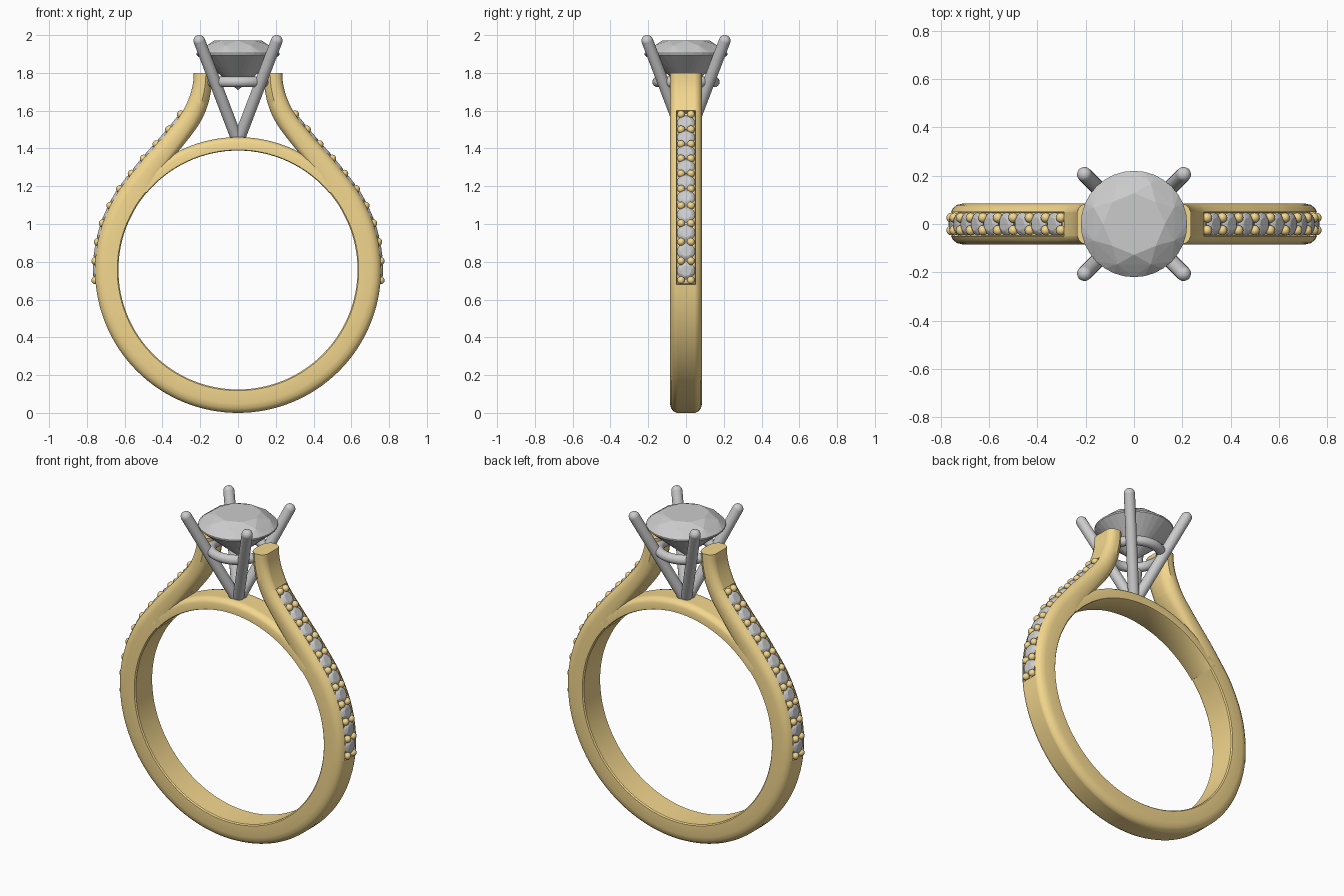
import bpy, bmesh, math
from mathutils import Vector, Matrix

if "Cube" in bpy.data.objects:
    bpy.data.objects.remove(bpy.data.objects["Cube"])

CZ, R_IN, R_OUT = 0.757, 0.633, 0.757

gold = bpy.data.materials.new("gold")
gold.diffuse_color = (0.9, 0.68, 0.27, 1)
gold.use_nodes = True
gold.node_tree.nodes["Principled BSDF"].inputs["Base Color"].default_value = gold.diffuse_color


def finish(name, bm, mat=None, mirror=False, smooth=True):
    bmesh.ops.recalc_face_normals(bm, faces=bm.faces)
    me = bpy.data.meshes.new(name)
    bm.to_mesh(me)
    bm.free()
    ob = bpy.data.objects.new(name, me)
    bpy.context.collection.objects.link(ob)
    if mat:
        me.materials.append(mat)
    if smooth:
        bpy.ops.object.select_all(action='DESELECT')
        ob.select_set(True)
        bpy.context.view_layer.objects.active = ob
        bpy.ops.object.shade_smooth_by_angle(angle=math.radians(35))
    if mirror:
        ob.modifiers.new("mirror", 'MIRROR').use_axis[0] = True
    return ob


def polar(deg, r):
    a = math.radians(deg)
    return r * math.cos(a), CZ + r * math.sin(a)


def section(st, depth=0.0, k=0.0):
    """Ring of points: flat inside, rounded outside, optional stone channel."""
    half = [(0, .078 - .04 * k), (.05 + .06 * k, .085 - .018 * k), (.1 + .25 * k, .085),
            (.6, .085), (.8, .079), (.93, .067), (1, .05), (1 - depth, .048)]
    loop = half + [(u, -v) for u, v in reversed(half)]
    xi, zi, xo, zo = st
    return [Vector((xi + (xo - xi) * u, v, zi + (zo - zi) * u)) for u, v in loop]


def sweep(bm, rings, cap_start=False, cap_end=False):
    vs = [[bm.verts.new(p) for p in r] for r in rings]
    n = len(vs[0])
    for a, b in zip(vs, vs[1:]):
        for i in range(n):
            j = (i + 1) % n
            bm.faces.new((a[i], a[j], b[j], b[i]))
    if cap_start:
        bm.faces.new(vs[0])
    if cap_end:
        bm.faces.new(vs[-1])


# Half-shank path: paired inner and outer points (xi, zi, xo, zo)
ctrl = [polar(d, R_IN) + polar(d, R_OUT) for d in [*range(-100, 31, 10), 36]]
ctrl += [(.47, 1.185, .56, 1.27), (.415, 1.262, .5, 1.345), (.345, 1.35, .432, 1.422),
         (.275, 1.435, .365, 1.5), (.205, 1.53, .302, 1.58), (.163, 1.62, .262, 1.66),
         (.142, 1.71, .24, 1.735), (.135, 1.8, .235, 1.8), (.135, 1.89, .235, 1.87)]
dense = []
for p0, p1, p2, p3 in zip(ctrl, ctrl[1:], ctrl[2:], ctrl[3:]):
    for q in range(12):
        t = q / 12
        dense.append(tuple(.5 * (2 * b + (c - a) * t + (2 * a - 5 * b + 4 * c - d) * t * t
                                 + (3 * b - a - 3 * c + d) * t ** 3)
                           for a, b, c, d in zip(p0, p1, p2, p3)))
dense.append(ctrl[-2])
arc = [0.0]
for a, b in zip(dense, dense[1:]):
    arc.append(arc[-1] + math.hypot(b[2] - a[2], b[3] - a[3]))


def at(s):
    i = next((i for i in range(1, len(arc)) if arc[i] >= s), len(arc) - 1)
    t = (s - arc[i - 1]) / (arc[i] - arc[i - 1])
    return tuple(x + (y - x) * t for x, y in zip(dense[i - 1], dense[i]))


def arc_at_z(z):
    return next(s for s, d in zip(arc, dense) if d[3] >= z)


# Shank with shoulders and recessed channel
s0, s1, end = arc_at_z(.68), arc_at_z(1.595), arc[-1]
stations = [(s0 * i / 30, 0) for i in range(31)]
stations += [(s0 + (s1 - s0) * i / 32, .3) for i in range(33)]
stations += [(s1 + (end - s1) * i / 10, 0) for i in range(11)]
rings = []
for s, depth in stations:
    k = min(1, max(0, (s - end * .72) / (end * .2)))
    rings.append(section(at(min(s, end)), depth, k))
bm = bmesh.new()
sweep(bm, rings, cap_end=True)
finish("shank", bm, gold, mirror=True)

# Thin arch closing the finger hole
bm = bmesh.new()
sweep(bm, [section(polar(d, .632) + polar(d, .703)) for d in range(40, 141, 4)], True, True)
finish("bridge_arch", bm, gold)


def add_gem(bm, mat, girdle=32):
    """Round brilliant with unit girdle radius, girdle at z = 0."""
    g = bmesh.new()
    for n, r, z, off in ((8, .58, .32, 0), (8, .82, .2, .5), (girdle, 1, .02, 0),
                         (girdle, 1, -.02, 0), (8, .25, -.66, .5), (1, 0, -.87, 0)):
        for i in range(n):
            a = 2 * math.pi * (i + off) / n
            g.verts.new((r * math.cos(a), r * math.sin(a), z))
    bmesh.ops.convex_hull(g, input=g.verts)
    g.transform(mat)
    tmp = bpy.data.meshes.new("tmp")
    g.to_mesh(tmp)
    g.free()
    bm.from_mesh(tmp)
    bpy.data.meshes.remove(tmp)


# Bead pairs and small stones along the channel
b0, b1, n = arc_at_z(.70), arc_at_z(1.578), 10
step = (b1 - b0) / n
beads, stones = bmesh.new(), bmesh.new()
for i in range(n + 1):
    x, z = at(b0 + step * i)[2:]
    for y in (-.026, .026):
        bmesh.ops.create_uvsphere(beads, u_segments=16, v_segments=10, radius=.021,
                                  matrix=Matrix.Translation((x, y, z)))
    if i < n:
        s = b0 + step * (i + .5)
        p, q, c = at(s - .01), at(s + .01), at(s)
        normal = Vector((q[3] - p[3], 0, p[2] - q[2])).normalized()
        pos = Vector((c[2], 0, c[3])) - normal * .005
        rot = normal.to_track_quat('Z', 'Y').to_matrix().to_4x4()
        add_gem(stones, Matrix.Translation(pos) @ rot @ Matrix.Scale(.048, 4), 16)
finish("channel_beads", beads, gold, mirror=True)
finish("channel_stones", stones, mirror=True, smooth=False)

# Centre stone
bm = bmesh.new()
add_gem(bm, Matrix.Translation((0, 0, 1.9)) @ Matrix.Scale(.22, 4))
finish("centre_stone", bm, smooth=False)

# Four round-tipped prongs meeting at the base
bm = bmesh.new()
for sx in (-1, 1):
    for sy in (-1, 1):
        a, b = Vector((sx * .006, sy * .006, 1.45)), Vector((sx * .205, sy * .205, 1.97))
        d = b - a
        rot = d.to_track_quat('Z', 'Y').to_matrix().to_4x4()
        bmesh.ops.create_cone(bm, cap_ends=True, segments=24, radius1=.031, radius2=.031,
                              depth=d.length, matrix=Matrix.Translation((a + b) / 2) @ rot)
        bmesh.ops.create_uvsphere(bm, u_segments=24, v_segments=12, radius=.031,
                                  matrix=Matrix.Translation(b) @ rot)
finish("prongs", bm)

# Gallery ring joining the prongs
bpy.ops.mesh.primitive_torus_add(major_radius=.15, minor_radius=.028, major_segments=64,
                                 minor_segments=16, location=(0, 0, 1.752))
bpy.context.object.name = "gallery_ring"
bpy.ops.object.shade_smooth_by_angle(angle=math.radians(35))
